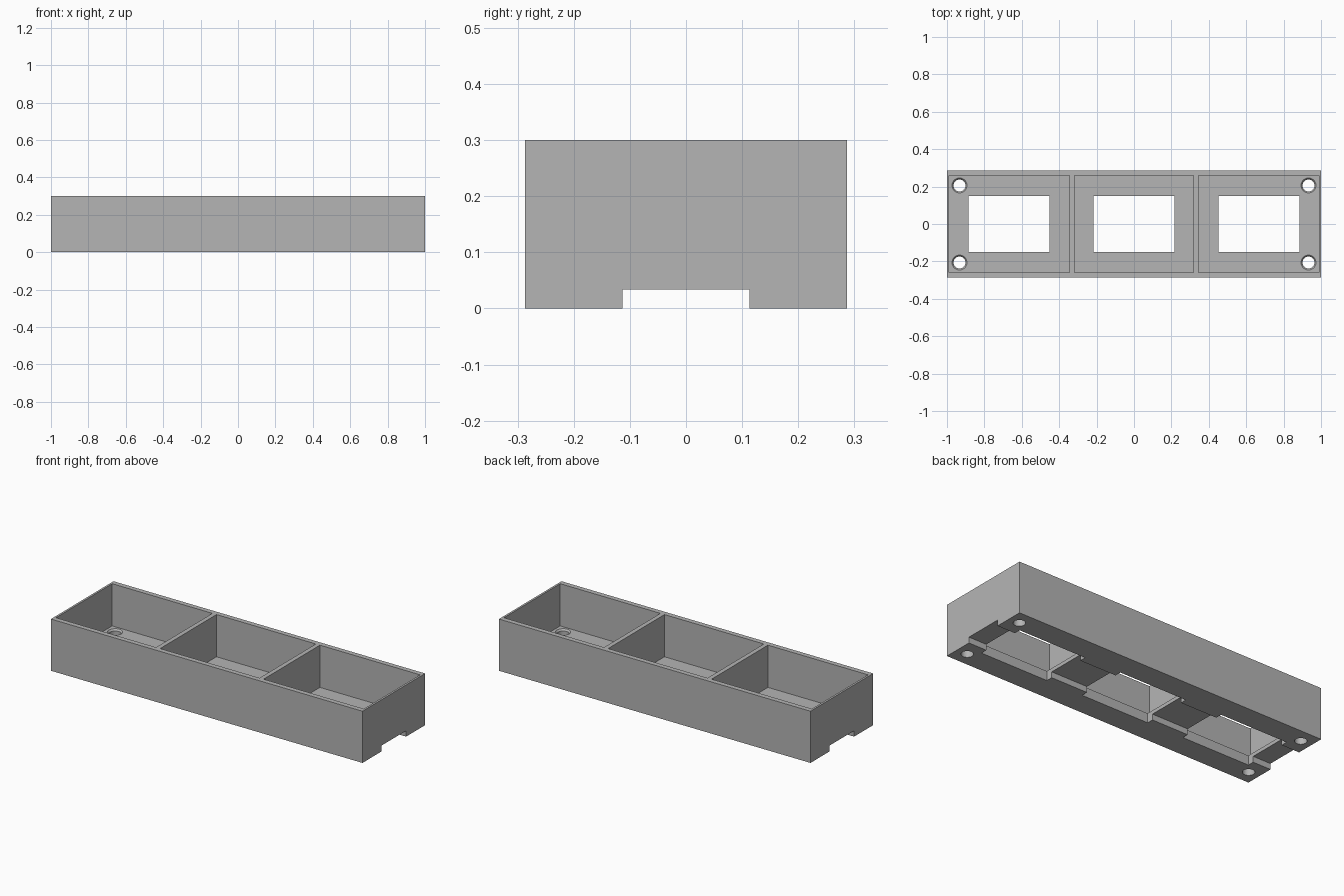
import bpy

cube = bpy.data.objects.get("Cube")
if cube:
    bpy.data.objects.remove(cube, do_unlink=True)

HEIGHT, FLOOR, CHANNEL = 0.30, 0.055, 0.034
HALF_Y = 0.287

grey = bpy.data.materials.new("plain_grey")
grey.use_nodes = True
colour = (0.46, 0.46, 0.46, 1)
grey.diffuse_color = colour
grey.node_tree.nodes["Principled BSDF"].inputs["Base Color"].default_value = colour


def box(name, x0, x1, half_y, z0, z1):
    bpy.ops.mesh.primitive_cube_add(size=1, location=((x0 + x1) / 2, 0, (z0 + z1) / 2))
    ob = bpy.context.object
    ob.name = name
    ob.scale = (x1 - x0, 2 * half_y, z1 - z0)
    bpy.ops.object.transform_apply(location=True, rotation=False, scale=True)
    ob.data.materials.append(grey)
    return ob


def cone(name, x, y, r0, r1, z0, z1):
    bpy.ops.mesh.primitive_cone_add(vertices=32, radius1=r0, radius2=r1, depth=z1 - z0,
                                    location=(x, y, (z0 + z1) / 2))
    ob = bpy.context.object
    ob.name = name
    ob.data.materials.append(grey)
    return ob


def cut(target, cutter):
    mod = target.modifiers.new("cut", "BOOLEAN")
    mod.operation = "DIFFERENCE"
    mod.solver = "EXACT"
    mod.object = cutter
    bpy.context.view_layer.objects.active = target
    bpy.ops.object.modifier_apply(modifier=mod.name)
    bpy.data.objects.remove(cutter, do_unlink=True)


# Solid block
tray = box("tray", -1, 1, HALF_Y, 0, HEIGHT)

# Three open compartments
for x0, x1 in ((-0.988, -0.345), (-0.319, 0.319), (0.345, 0.988)):
    cut(tray, box("compartment_cutter", x0, x1, 0.258, FLOOR, HEIGHT + 0.1))

# Channel along the underside
cut(tray, box("channel_cutter", -1.1, 1.1, 0.113, -0.1, CHANNEL))

# Rectangular floor openings
for x in (-0.668, 0, 0.668):
    cut(tray, box("opening_cutter", x - 0.217, x + 0.217, 0.151, -0.1, 0.1))

# Corner screw holes with a flared top
for x in (-0.933, 0.933):
    for y in (-0.206, 0.206):
        cut(tray, cone("screw_hole_cutter", x, y, 0.032, 0.032, -0.05, 0.1))
        cut(tray, cone("flare_cutter", x, y, 0.032, 0.048, FLOOR - 0.01, FLOOR + 0.01))

# Clean edges, smooth round holes
bpy.ops.object.select_all(action="DESELECT")
tray.select_set(True)
bpy.context.view_layer.objects.active = tray
bpy.ops.object.shade_smooth_by_angle(angle=0.5)
